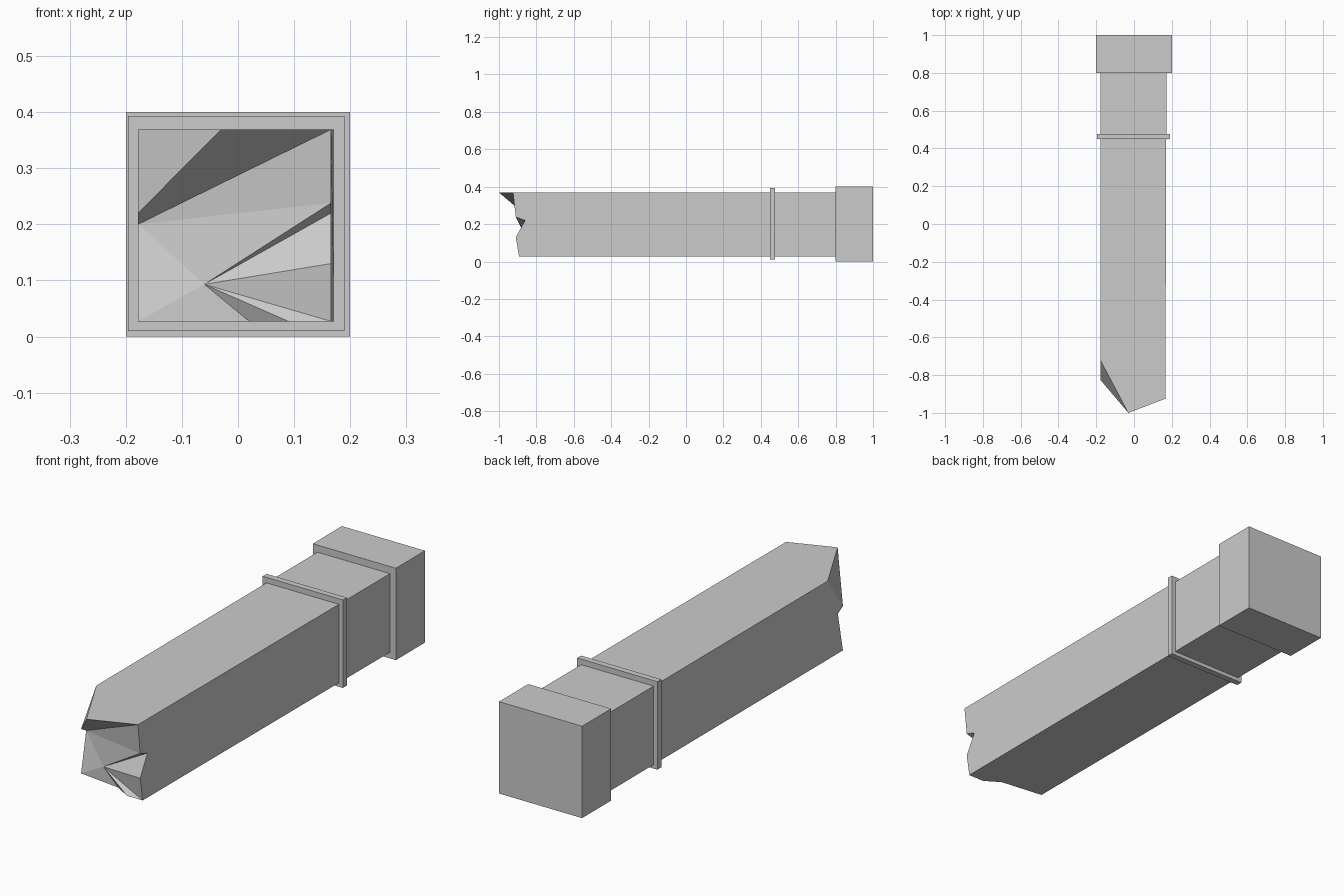
import bpy, bmesh

if "Cube" in bpy.data.objects:
    bpy.data.objects.remove(bpy.data.objects["Cube"])


def make_object(name, bm):
    bmesh.ops.recalc_face_normals(bm, faces=bm.faces[:])
    mesh = bpy.data.meshes.new(name)
    bm.to_mesh(mesh)
    bm.free()
    obj = bpy.data.objects.new(name, mesh)
    bpy.context.collection.objects.link(obj)
    return obj


def block(name, lo, hi):
    bm = bmesh.new()
    bmesh.ops.create_cube(bm, size=1)
    for v in bm.verts:
        for i in range(3):
            v.co[i] = lo[i] if v.co[i] < 0 else hi[i]
    return make_object(name, bm)


# Square base block and thin collar of the fallen pillar
block("base_block", (-0.2, 0.8, 0.0), (0.2, 1.0, 0.4))
block("collar", (-0.196, 0.45, 0.01), (0.19, 0.477, 0.393))

# Shaft: four back corners (k*) and the jagged broken rim
L, R, B, T = -0.178, 0.166, 0.027, 0.369
points = {
    "kTL": (L, 0.81, T), "kTR": (0.172, 0.81, T),
    "kBR": (0.172, 0.81, B), "kBL": (L, 0.81, B),
    # top edge with its spike
    "TL": (L, -0.72, T), "tip": (-0.03, -1.0, T), "TR": (R, -0.925, T),
    # right edge with a notch
    "R1": (R, -0.91, 0.238), "R2": (R, -0.86, 0.22), "R3": (R, -0.91, 0.13),
    "BR": (R, -0.893, B),
    # bottom edge
    "Q": (0.09, -0.893, B), "P": (0.02, -0.85, B), "BL": (L, -0.825, B),
    # left edge
    "L2": (L, -0.79, 0.2), "L1": (L, -0.825, 0.22),
    # hollow in the middle of the break
    "C": (-0.06, -0.84, 0.093),
}
faces = [
    "kTL kTR kBR kBL",
    "kTL TL tip TR kTR",
    "kTR TR R1 R2 R3 BR kBR",
    "kBR BR Q P BL kBL",
    "kBL BL L2 L1 TL kTL",
    "TL L1 tip", "tip L1 TR", "TR L1 L2", "TR L2 R1",
]
# fan around the hollow
rim = "L2 R1 R2 R3 BR Q P BL L2".split()
faces += [f"C {rim[i + 1]} {rim[i]}" for i in range(len(rim) - 1)]

bm = bmesh.new()
verts = {k: bm.verts.new(p) for k, p in points.items()}
for f in faces:
    bm.faces.new([verts[k] for k in f.split()])
make_object("broken_shaft", bm)
